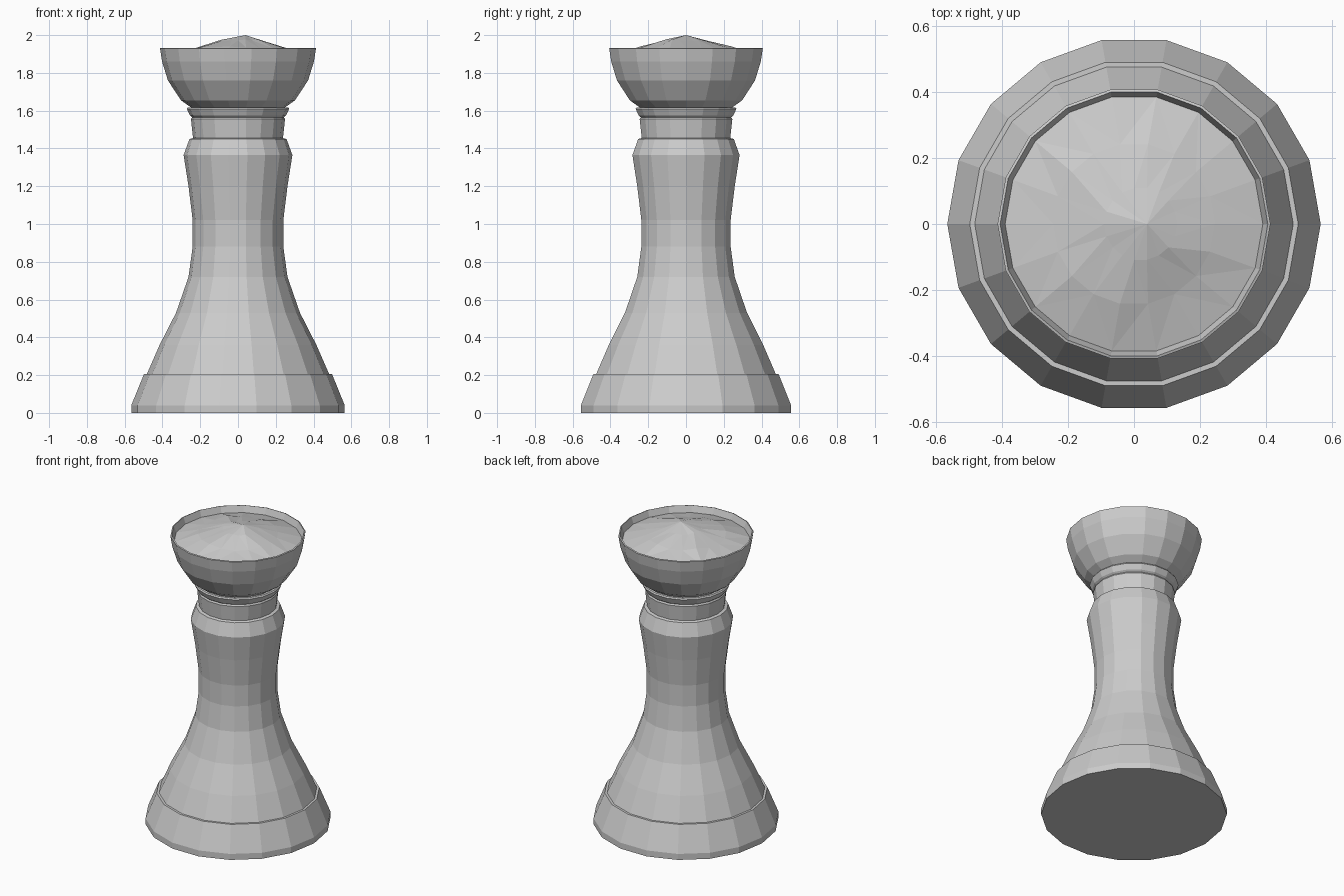
import bpy, bmesh, random
from math import cos, sin, pi

if "Cube" in bpy.data.objects:
    bpy.data.objects.remove(bpy.data.objects["Cube"])

SIDES = 18
random.seed(4)


def ring(bm, r, z, wobble=0.0, cx=0.0):
    return [bm.verts.new((cx + r * cos(2 * pi * i / SIDES),
                          r * sin(2 * pi * i / SIDES),
                          z + random.uniform(-wobble, wobble))) for i in range(SIDES)]


def bridge(bm, a, b):
    for i in range(SIDES):
        j = (i + 1) % SIDES
        bm.faces.new((a[i], a[j], b[j], b[i]))


def finish(bm, name):
    mesh = bpy.data.meshes.new(name)
    bm.to_mesh(mesh)
    bm.free()
    obj = bpy.data.objects.new(name, mesh)
    bpy.context.collection.objects.link(obj)
    return obj


def lathe(name, profile, bottom=False):
    """Flat-shaded turned part from (radius, height) points, bottom to top."""
    bm = bmesh.new()
    rings = [ring(bm, r, z) for r, z in profile]
    for a, b in zip(rings, rings[1:]):
        bridge(bm, a, b)
    if bottom:
        bm.faces.new(rings[0][::-1])
    return finish(bm, name)


# Foot with a small ledge on top
lathe("base", [(0.565, 0), (0.565, 0.04), (0.5, 0.2), (0.497, 0.207), (0.482, 0.207)], True)

# Flared skirt and waisted shaft
lathe("body", [(0.482, 0.207), (0.415, 0.36), (0.328, 0.53), (0.262, 0.72),
               (0.24, 0.88), (0.24, 1.02), (0.262, 1.2), (0.288, 1.365),
               (0.257, 1.45), (0.238, 1.455)])

# Neck and thin ring under the cup
lathe("neck", [(0.238, 1.455), (0.249, 1.555), (0.243, 1.565)])
lathe("neck_ring", [(0.243, 1.565), (0.255, 1.575), (0.271, 1.61), (0.265, 1.618), (0.25, 1.618)])

# Cup with thin rim and inner wall
lathe("cup", [(0.25, 1.618), (0.302, 1.655), (0.371, 1.76), (0.402, 1.86),
              (0.413, 1.93), (0.405, 1.933), (0.39, 1.89)])

# Slightly uneven pointed cap filling the cup, apex off centre
bm = bmesh.new()
edge = ring(bm, 0.39, 1.89)
mid = ring(bm, 0.245, 1.933, 0.008)
top = ring(bm, 0.11, 1.972, 0.006, 0.02)
bridge(bm, edge, mid)
bridge(bm, mid, top)
apex = bm.verts.new((0.04, 0, 2.0))
for i in range(SIDES):
    bm.faces.new((top[i], top[(i + 1) % SIDES], apex))
bmesh.ops.triangulate(bm, faces=bm.faces[:])
finish(bm, "cap")
